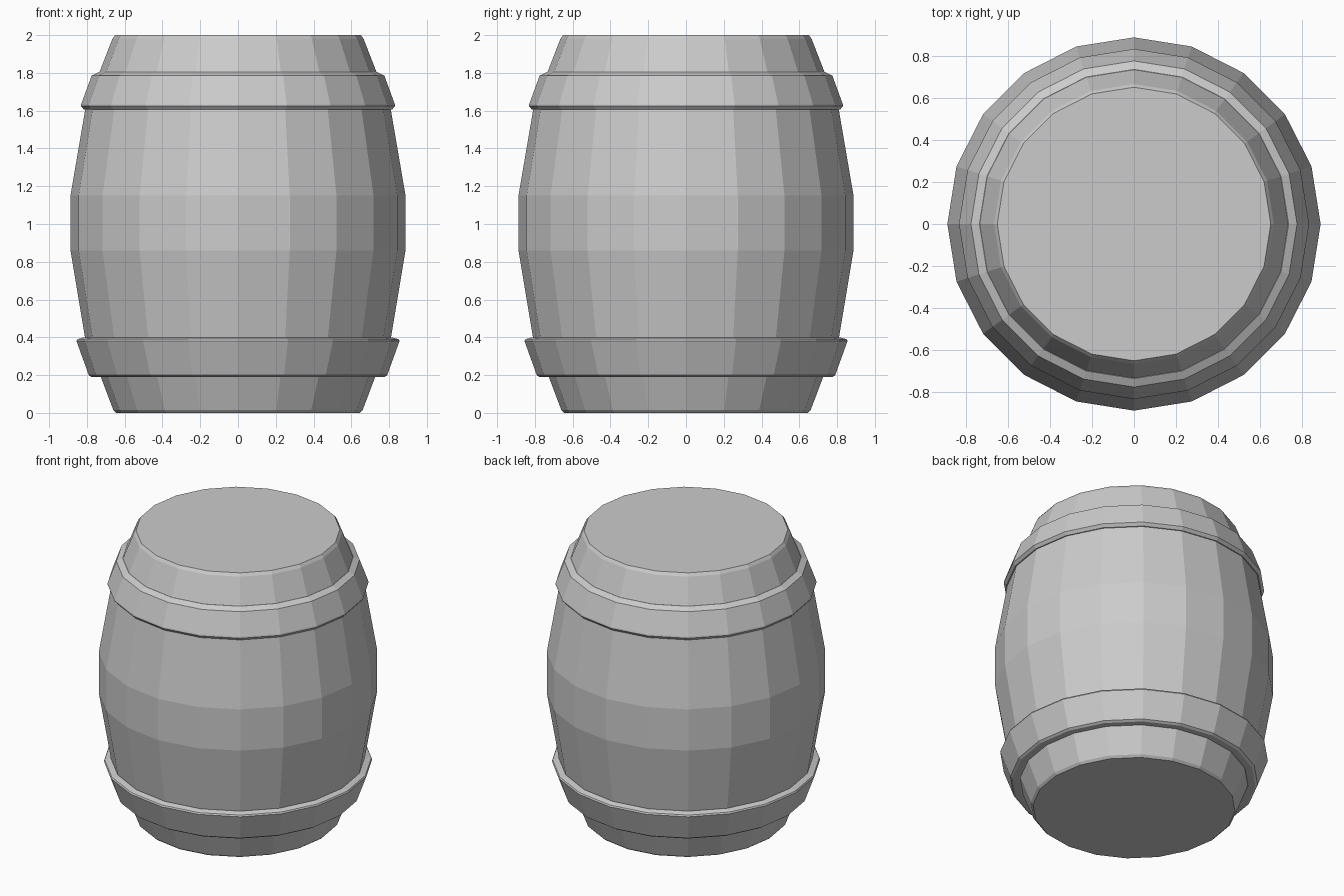
import bpy, bmesh
from math import cos, sin, pi

if "Cube" in bpy.data.objects:
    bpy.data.objects.remove(bpy.data.objects["Cube"])

SIDES = 20


def lathe(name, profile, closed_loop):
    """Spin an (r, z) profile round z: capped solid, or a closed ring."""
    bm = bmesh.new()
    rings = [[bm.verts.new((r * cos(2 * pi * i / SIDES), r * sin(2 * pi * i / SIDES), z))
              for i in range(SIDES)] for r, z in profile]
    pairs = list(zip(rings, rings[1:]))
    if closed_loop:
        pairs.append((rings[-1], rings[0]))
    else:
        bm.faces.new(rings[0][::-1])
        bm.faces.new(rings[-1])
    for a, b in pairs:
        for i in range(SIDES):
            j = (i + 1) % SIDES
            bm.faces.new((a[i], a[j], b[j], b[i]))
    bmesh.ops.recalc_face_normals(bm, faces=bm.faces)
    mesh = bpy.data.meshes.new(name)
    bm.to_mesh(mesh)
    bm.free()
    obj = bpy.data.objects.new(name, mesh)
    bpy.context.collection.objects.link(obj)
    return obj


# Bulging wooden body with bevelled rims
lathe("barrel_body", [(0.645, 0.0), (0.66, 0.015), (0.73, 0.2), (0.81, 0.4),
                      (0.887, 0.86), (0.887, 1.15), (0.81, 1.6), (0.735, 1.8),
                      (0.665, 1.98), (0.65, 2.0)], False)

# Lower hoop
lathe("lower_hoop", [(0.70, 0.2), (0.735, 0.19), (0.775, 0.19), (0.79, 0.2),
                     (0.855, 0.38), (0.85, 0.39), (0.815, 0.40), (0.79, 0.395)], True)

# Upper hoop
lathe("upper_hoop", [(0.79, 1.605), (0.815, 1.605), (0.832, 1.625), (0.83, 1.635),
                     (0.775, 1.785), (0.735, 1.805), (0.71, 1.8)], True)
